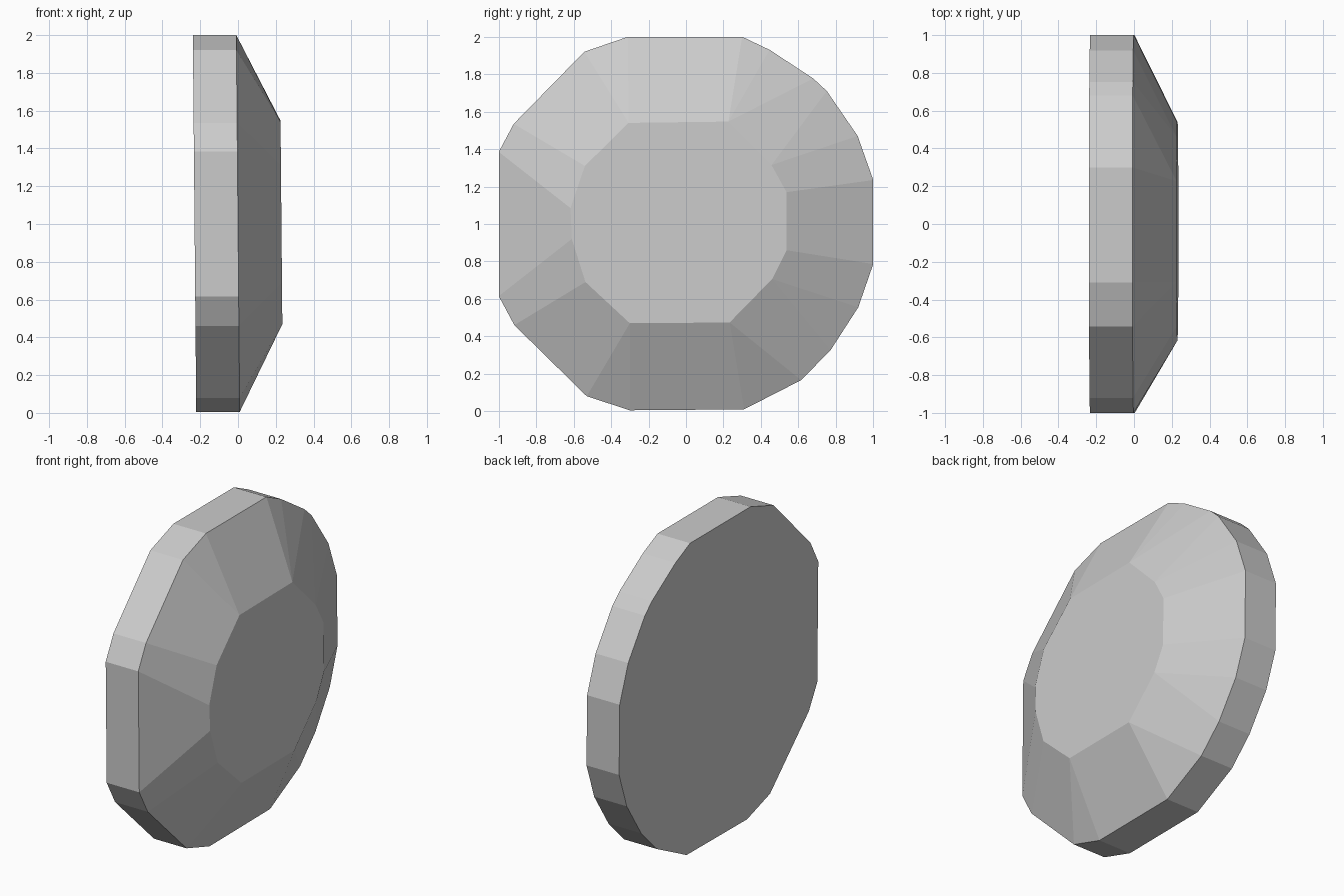
import bpy, bmesh

if "Cube" in bpy.data.objects:
    bpy.data.objects.remove(bpy.data.objects["Cube"])

# Outlines in (y, z), listed clockwise from the top edge
RIM = [(-.31, 2), (.30, 2), (.447, 1.93), (.68, 1.777), (.752, 1.71), (.917, 1.47),
       (1, 1.235), (1, .786), (.92, .555), (.772, .326), (.615, .166), (.31, .01),
       (-.30, .005), (-.53, .08), (-.917, .46), (-1, .615), (-1, 1.385),
       (-.92, 1.535), (-.543, 1.92)]
TABLE = [(-.307, 1.54), (.227, 1.547), (.457, 1.315), (.537, 1.17), (.537, .86),
         (.46, .706), (.233, .474), (-.30, .47), (-.537, .69), (-.61, .92),
         (-.617, 1.085), (-.54, 1.31)]
# Flat-face corner that each rim corner's facet runs to
LINK = [0, 1, 1, 1, 2, 2, 3, 4, 5, 5, 6, 6, 7, 7, 8, 9, 10, 11, 0]


def ring(bm, outline, x):
    # The whole disc leans very slightly
    return [bm.verts.new((x - 0.009 * (z - 1), y, z)) for y, z in outline]


bm = bmesh.new()
back = ring(bm, RIM, -0.23)
edge = ring(bm, RIM, 0.0)
table = ring(bm, TABLE, 0.23)

# Flat back and flat raised face
bm.faces.new(back)
bm.faces.new(table)

# Rim band and sloping facets
n = len(RIM)
for i in range(n):
    j = (i + 1) % n
    bm.faces.new((back[i], back[j], edge[j], edge[i]))
    corners = [edge[i], edge[j], table[LINK[j]]]
    if LINK[i] != LINK[j]:
        corners.append(table[LINK[i]])
    bm.faces.new(corners)

bmesh.ops.recalc_face_normals(bm, faces=bm.faces)
mesh = bpy.data.meshes.new("faceted_disc")
bm.to_mesh(mesh)
bm.free()

grey = bpy.data.materials.new("light_grey")
grey.diffuse_color = (0.6, 0.6, 0.6, 1)
grey.use_nodes = True
grey.node_tree.nodes["Principled BSDF"].inputs["Base Color"].default_value = grey.diffuse_color
mesh.materials.append(grey)
disc = bpy.data.objects.new("faceted_disc", mesh)
bpy.context.collection.objects.link(disc)
